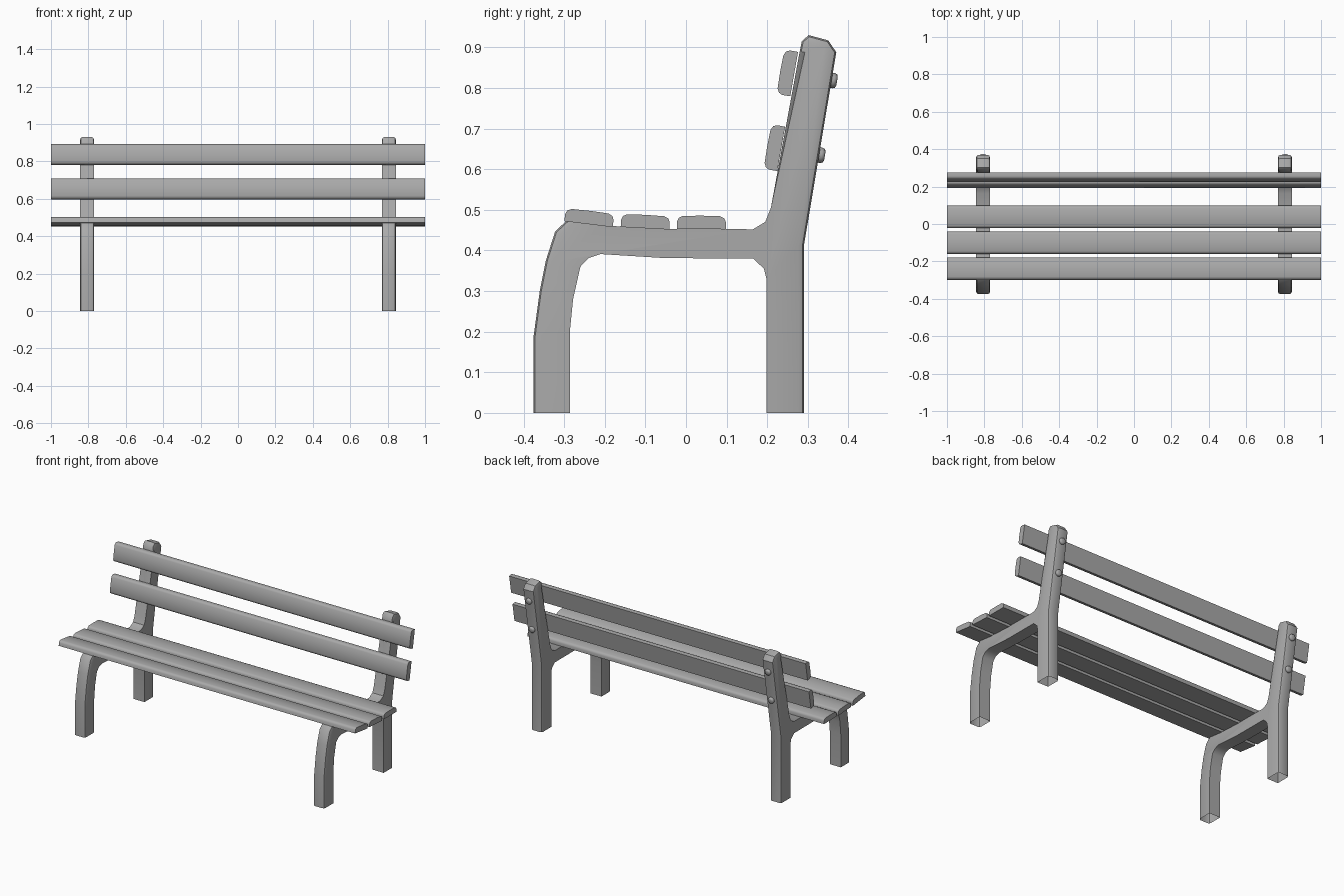
import bpy, bmesh
from math import radians, sin, cos
from mathutils import Matrix

cube = bpy.data.objects.get("Cube")
if cube:
    bpy.data.objects.remove(cube, do_unlink=True)

gray = bpy.data.materials.new("plain_gray")
gray.use_nodes = True
color = (0.4, 0.4, 0.4, 1)
gray.diffuse_color = color
gray.node_tree.nodes["Principled BSDF"].inputs["Base Color"].default_value = color


def finish(name, bm, angle=35):
    mesh = bpy.data.meshes.new(name)
    bm.to_mesh(mesh)
    bm.free()
    mesh.materials.append(gray)
    ob = bpy.data.objects.new(name, mesh)
    bpy.context.collection.objects.link(ob)
    bpy.ops.object.select_all(action='DESELECT')
    ob.select_set(True)
    bpy.context.view_layer.objects.active = ob
    bpy.ops.object.shade_smooth_by_angle(angle=radians(angle))
    return ob


def prism(points, x, half):
    """Extrude a (y, z) outline along x; returns bmesh and both vertex rings."""
    bm = bmesh.new()
    a, b = [[bm.verts.new((x + s * half, y, z)) for y, z in points] for s in (-1, 1)]
    n = len(points)
    bm.faces.new(a)
    bm.faces.new(b)
    for i in range(n):
        j = (i + 1) % n
        bm.faces.new((a[i], a[j], b[j], b[i]))
    bmesh.ops.recalc_face_normals(bm, faces=bm.faces)
    return bm, a, b


# Side frame outline: front leg, seat rail, back post, rear leg, underside
front = [(-.375, 0), (-.375, .19), (-.36, .30), (-.345, .375), (-.322, .447), (-.295, .472)]
rail = [(-.2, .461), (-.05, .453), (.165, .452), (.195, .47), (.209, .505)]
post = [(.28, .89), (.285, .915), (.302, .93), (.35, .917), (.37, .888), (.29, .41), (.29, 0)]
under = [(.198, 0), (.198, .33), (.192, .355), (.165, .38), (-.05, .381), (-.21, .391),
         (-.24, .381), (-.26, .36), (-.278, .28), (-.286, .2), (-.286, 0)]
outline = front + rail + post + under
first_post = len(front) + len(rail)
rounded = list(range(len(front) - 1)) + list(range(first_post, first_post + len(post) - 1))


def side_frame(name, x):
    bm, a, b = prism(outline, x, .037)
    edges = [bm.edges.get((ring[i], ring[i + 1])) for ring in (a, b) for i in rounded]
    bmesh.ops.bevel(bm, geom=edges, offset=.013, segments=2, profile=.5, affect='EDGES')
    # Legs are open underneath
    feet = [f for f in bm.faces if all(v.co.z < .001 for v in f.verts)]
    bmesh.ops.delete(bm, geom=feet, context='FACES_ONLY')
    finish(name, bm)


def bolt(name, x, y, z):
    bm = bmesh.new()
    bmesh.ops.create_cone(bm, cap_ends=True, segments=12, radius1=.019, radius2=.019, depth=.03)
    rim = [e for e in bm.edges if all(v.co.z > 0 for v in e.verts)]
    bmesh.ops.bevel(bm, geom=rim, offset=.008, segments=2, profile=.5, affect='EDGES')
    bm.transform(Matrix.Translation((x, y, z)) @ Matrix.Rotation(radians(-100), 4, 'X'))
    finish(name, bm, 50)


def slat(name, y, z, degrees, w, t):
    """Plank with a flat underside and softened upper edges."""
    shape = [(-w, -t), (w, -t), (w, t - .015), (w - .004, t - .006), (w - .014, t - .001),
             (0, t), (.014 - w, t - .001), (.004 - w, t - .006), (-w, t - .015)]
    c, s = cos(radians(degrees)), sin(radians(degrees))
    bm, _, _ = prism([(y + u * c - v * s, z + u * s + v * c) for u, v in shape], 0, 1)
    finish(name, bm, 45)


# Cast frames and bolts on both ends
for side, x in (("right", -.807), ("left", .807)):
    side_frame(side + "_frame", x)
    bolt(side + "_upper_bolt", x, .357, .819)
    bolt(side + "_lower_bolt", x, .327, .635)

# Planks
slat("front_seat_slat", -.238, .481, -7, .06, .0165)
slat("middle_seat_slat", -.1, .471, -3, .06, .0165)
slat("rear_seat_slat", .038, .469, -.5, .06, .0165)
slat("lower_back_slat", .217, .653, 80, .0555, .0175)
slat("upper_back_slat", .249, .837, 80, .0555, .0175)
